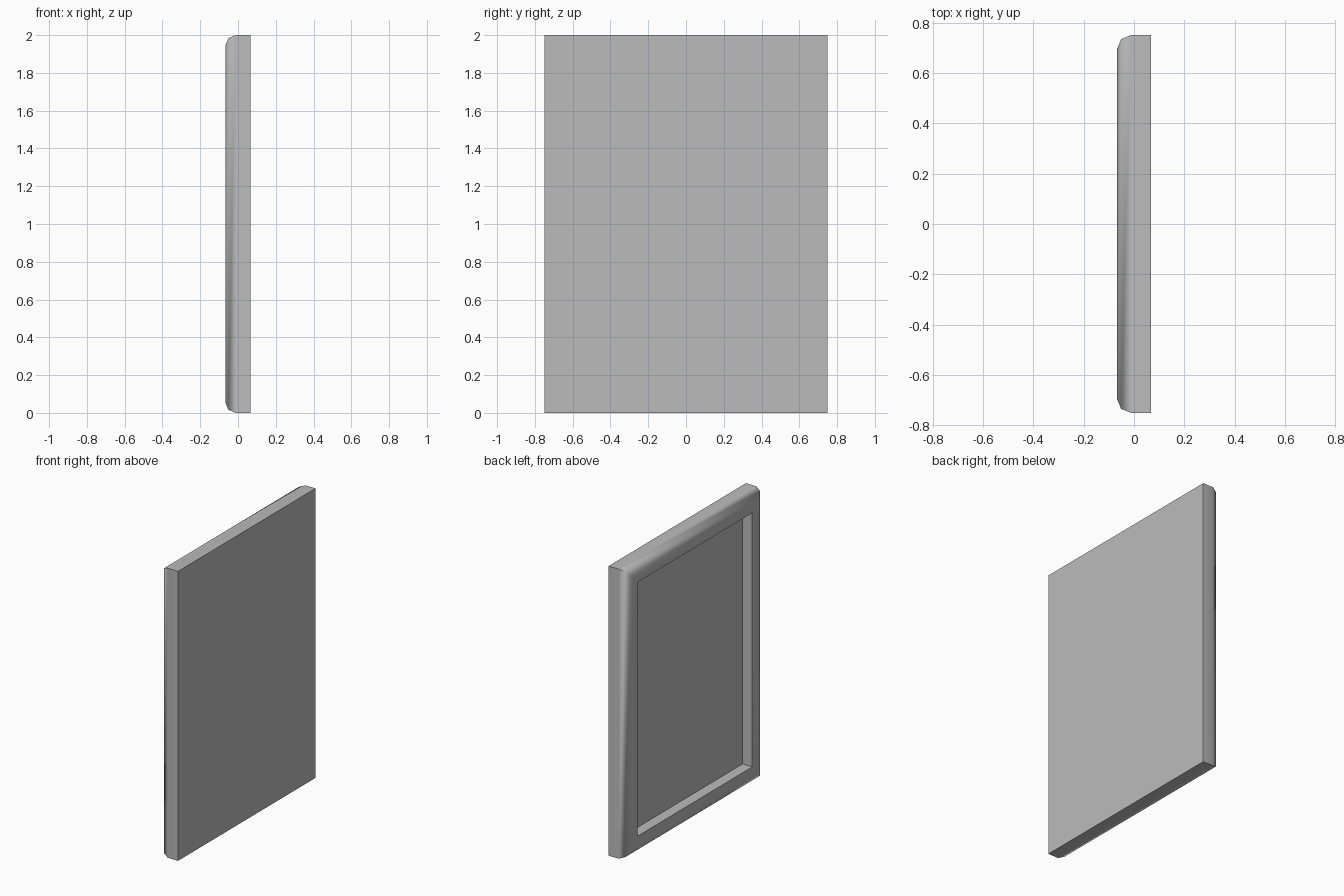
import bpy
import bmesh
import math

cube = bpy.data.objects.get("Cube")
if cube:
    bpy.data.objects.remove(cube, do_unlink=True)

# Single plain colour
grey = bpy.data.materials.new("plain grey")
grey.use_nodes = True
colour = (0.5, 0.5, 0.5, 1)
grey.diffuse_color = colour
grey.node_tree.nodes["Principled BSDF"].inputs["Base Color"].default_value = colour

HALF_W, HEIGHT, HALF_T = 0.75, 2.0, 0.067
ROUND = 0.055      # radius of the rounded outer rim
BORDER = 0.123     # width of the frame border
DEPTH = 0.074      # depth of the recessed panel

# Cross-section from the flat side to the recess: (x, inset from the outline)
profile = [(HALF_T, 0)]
for i in range(3):
    a = math.radians(45 * i)
    profile.append((-HALF_T + ROUND * (1 - math.sin(a)), ROUND * (1 - math.cos(a))))
profile += [(-HALF_T, BORDER), (-HALF_T + DEPTH, BORDER)]

# Mitred rectangular rings, one for each profile point
bm = bmesh.new()
rings = []
for x, inset in profile:
    y, low, high = HALF_W - inset, inset, HEIGHT - inset
    corners = [(-y, low), (y, low), (y, high), (-y, high)]
    rings.append([bm.verts.new((x, cy, cz)) for cy, cz in corners])
for a, b in zip(rings, rings[1:]):
    for i in range(4):
        j = (i + 1) % 4
        bm.faces.new((a[i], a[j], b[j], b[i]))

# Flat side and recessed panel
bm.faces.new(rings[0])
bm.faces.new(rings[-1])
bmesh.ops.recalc_face_normals(bm, faces=bm.faces)

mesh = bpy.data.meshes.new("framed_panel")
bm.to_mesh(mesh)
bm.free()
mesh.materials.append(grey)
panel = bpy.data.objects.new("framed_panel", mesh)
bpy.context.collection.objects.link(panel)

# Smooth rim with crisp outer and recess edges
bpy.ops.object.select_all(action="DESELECT")
panel.select_set(True)
bpy.context.view_layer.objects.active = panel
bpy.ops.object.shade_smooth_by_angle(angle=math.radians(50))
